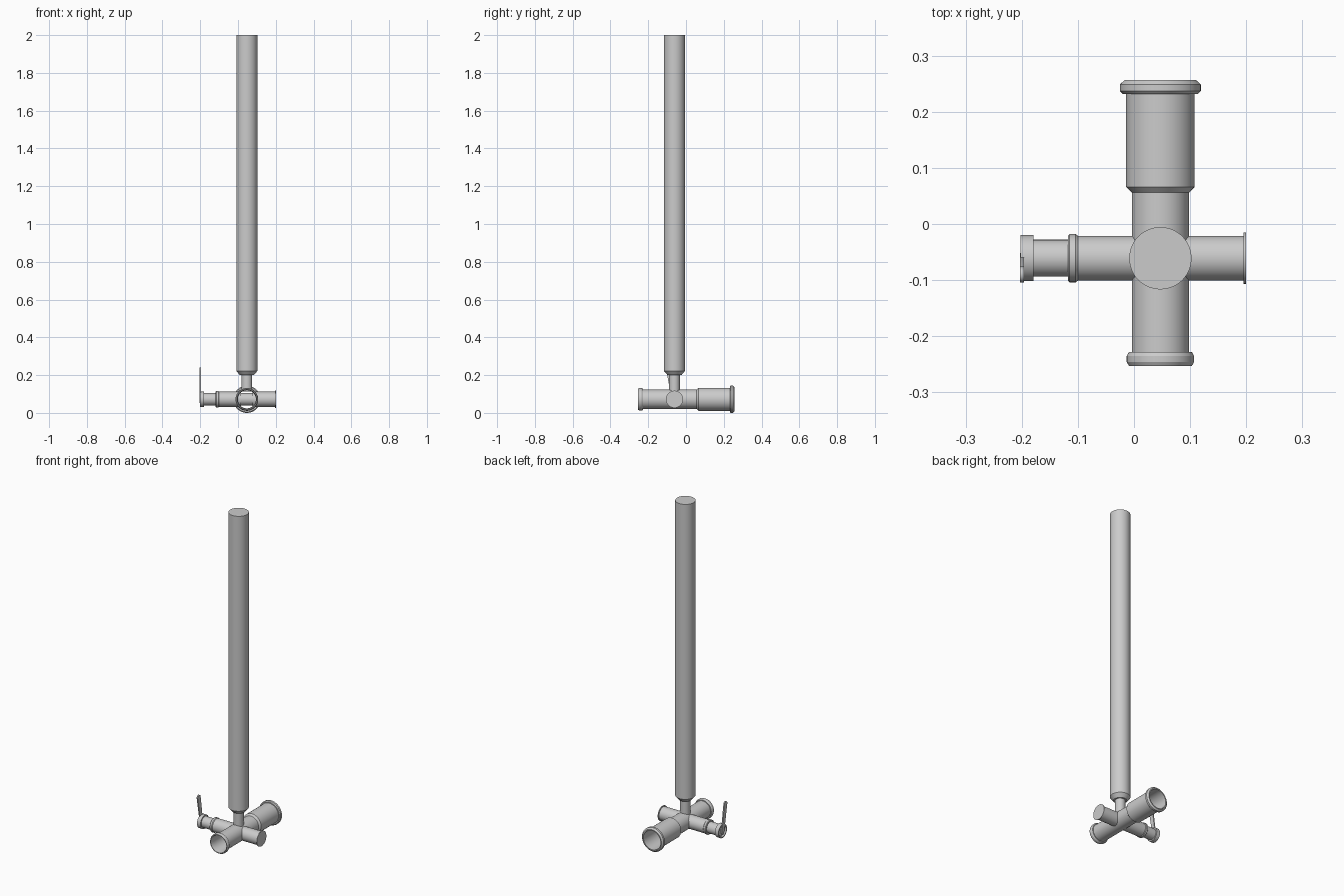
import bpy, bmesh, math
from mathutils import Vector, Matrix

if "Cube" in bpy.data.objects:
    bpy.data.objects.remove(bpy.data.objects["Cube"])

CX, CY, CZ = 0.047, -0.061, 0.072   # crossing point of the pipe axes
SEG = 56
ROT = {'X': Matrix.Rotation(math.pi / 2, 4, 'Y'),
       'Y': Matrix.Rotation(-math.pi / 2, 4, 'X'),
       'Z': Matrix.Identity(4)}


def finish(name, bm):
    bmesh.ops.remove_doubles(bm, verts=bm.verts, dist=1e-6)
    bmesh.ops.recalc_face_normals(bm, faces=bm.faces)
    me = bpy.data.meshes.new(name)
    bm.to_mesh(me)
    bm.free()
    ob = bpy.data.objects.new(name, me)
    bpy.context.collection.objects.link(ob)
    bpy.context.view_layer.objects.active = ob
    ob.select_set(True)
    bpy.ops.object.shade_smooth_by_angle(angle=math.radians(25))
    ob.select_set(False)
    return ob


def lathe(name, profile, axis, closed=False):
    """Revolve (radius, world position along axis) points around an axis."""
    base = {'X': Vector((0, CY, CZ)), 'Y': Vector((CX, 0, CZ)),
            'Z': Vector((CX, CY, 0))}[axis]
    bm = bmesh.new()
    mat = Matrix.Translation(base) @ ROT[axis]
    rings = []
    for r, p in profile:
        rings.append([bm.verts.new(mat @ Vector((r * math.cos(2 * math.pi * i / SEG),
                                                 r * math.sin(2 * math.pi * i / SEG), p)))
                      for i in range(SEG)])
    pairs = list(zip(rings, rings[1:]))
    if closed:
        pairs.append((rings[-1], rings[0]))
    else:
        bm.faces.new(rings[0])
        bm.faces.new(rings[-1])
    for a, b in pairs:
        for i in range(SEG):
            j = (i + 1) % SEG
            bm.faces.new((a[i], a[j], b[j], b[i]))
    return finish(name, bm)


# Hollow main pipe with socket collars at both ends
lathe("main_pipe", [
    (0.056, -0.253), (0.060, -0.246), (0.060, -0.235), (0.056, -0.228), (0.051, -0.228),
    (0.051, 0.056), (0.061, 0.066), (0.061, 0.232), (0.067, 0.232), (0.072, 0.237),
    (0.072, 0.249), (0.063, 0.257), (0.057, 0.257), (0.057, 0.066), (0.048, 0.056),
    (0.048, -0.228), (0.052, -0.253)], 'Y', closed=True)

# Cross branch: inner tube, two sleeves, collar and end flange
lathe("inner_branch", [(0.033, -0.185), (0.033, 0.19)], 'X')
lathe("left_sleeve", [
    (0.040, -0.118), (0.043, -0.115), (0.043, -0.104), (0.040, -0.100),
    (0.040, CX - 0.030)], 'X')
lathe("right_sleeve", [
    (0.040, CX + 0.030), (0.040, 0.195), (0.0455, 0.195), (0.0455, 0.200)], 'X')

# Valve end with a shallow recessed face
lathe("valve_end", [
    (0.030, -0.194), (0.035, -0.202), (0.041, -0.202), (0.041, -0.179)], 'X')

# Vertical neck and tall riser
lathe("riser_neck", [(0.028, CZ + 0.041), (0.028, 0.205)], 'Z')
lathe("riser", [(0.037, 0.200), (0.0555, 0.222), (0.0555, 2.0)], 'Z')

# Lever: thin leaning paddle, rounded at both ends
def half_round(c, r, start):
    return [(c[0] + r * math.cos(start + math.pi * i / 12),
             c[1] + r * math.sin(start + math.pi * i / 12)) for i in range(13)]

low, high = Vector((-0.063, 0.062)), Vector((-0.090, 0.226))
lean = math.atan2(high.y - low.y, high.x - low.x)
outline = half_round(high, 0.014, lean - math.pi / 2) + half_round(low, 0.011, lean + math.pi / 2)
bm = bmesh.new()
face = bm.faces.new([bm.verts.new((-0.203, y, z)) for y, z in outline])
ext = bmesh.ops.extrude_face_region(bm, geom=[face])
bmesh.ops.translate(bm, vec=(0.007, 0, 0),
                    verts=[v for v in ext["geom"] if isinstance(v, bmesh.types.BMVert)])
finish("valve_lever", bm)
